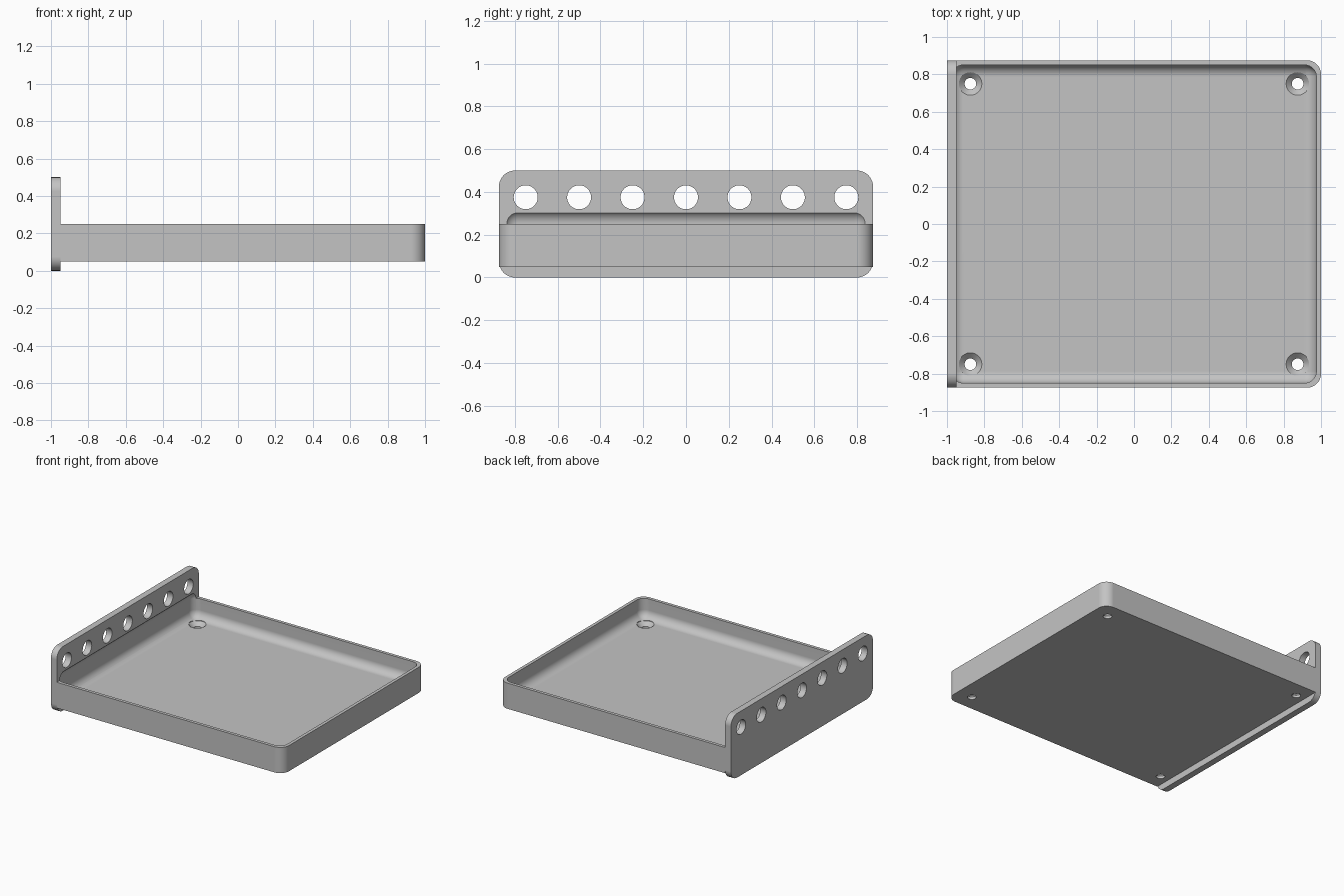
import bpy, bmesh
from math import cos, sin, pi
from mathutils import Matrix, Vector

cube = bpy.data.objects.get("Cube")
if cube:
    bpy.data.objects.remove(cube)

grey = bpy.data.materials.new("light grey")
grey.use_nodes = True
grey.diffuse_color = (0.55, 0.55, 0.55, 1)
grey.node_tree.nodes["Principled BSDF"].inputs["Base Color"].default_value = (0.55, 0.55, 0.55, 1)

HALF = 0.875      # half depth of tray and plate
JOINT = -0.95     # where the tray meets the plate


def make(name, bm):
    bmesh.ops.recalc_face_normals(bm, faces=bm.faces)
    mesh = bpy.data.meshes.new(name)
    bm.to_mesh(mesh)
    bm.free()
    mesh.materials.append(grey)
    ob = bpy.data.objects.new(name, mesh)
    bpy.context.collection.objects.link(ob)
    return ob


def outline(a0, a1, b0, b1, radii, steps=12):
    """Rounded rectangle; radii run counter-clockwise from the (a1, b1) corner."""
    points = []
    corners = [(a1, b1, -1, -1), (a0, b1, 1, -1), (a0, b0, 1, 1), (a1, b0, -1, 1)]
    for k, ((a, b, sa, sb), r) in enumerate(zip(corners, radii)):
        for i in range(steps + 1 if r else 1):
            t = (k + i / steps) * pi / 2
            points.append((a + sa * r + r * cos(t) if r else a,
                           b + sb * r + r * sin(t) if r else b))
    return points


def slab(name, points, extrude):
    bm = bmesh.new()
    face = bm.faces.new([bm.verts.new(p) for p in points])
    moved = bmesh.ops.extrude_face_region(bm, geom=[face], use_keep_orig=True)["geom"]
    bmesh.ops.translate(bm, vec=extrude, verts=[v for v in moved if isinstance(v, bmesh.types.BMVert)])
    return make(name, bm)


def activate(ob):
    bpy.ops.object.select_all(action="DESELECT")
    ob.select_set(True)
    bpy.context.view_layer.objects.active = ob


def cut(ob, cutter):
    mod = ob.modifiers.new("cut", "BOOLEAN")
    mod.operation = "DIFFERENCE"
    mod.solver = "EXACT"
    mod.object = cutter
    activate(ob)
    bpy.ops.object.modifier_apply(modifier=mod.name)


# Tray body, rounded only on the end away from the plate
tray = slab("tray", [(x, y, 0.05) for x, y in
                     outline(JOINT, 1, -HALF, HALF, (0.075, 0, 0, 0.075))], (0, 0, 0.2))

# Upright end plate with four rounded corners
plate = slab("end_plate", [(-1, y, z) for y, z in
                           outline(-HALF, HALF, 0, 0.5, (0.075,) * 4)], (0.05, 0, 0))

# Rounded cavity that hollows the tray and bites into the plate
low, high = Vector((-0.975, -0.85, 0.1)), Vector((0.975, 0.85, 0.315))
bm = bmesh.new()
bmesh.ops.create_cube(bm, size=1, matrix=Matrix.Translation((low + high) / 2)
                      @ Matrix.Diagonal((*(high - low), 1)))
bmesh.ops.bevel(bm, geom=bm.edges[:], offset=0.0625, segments=10, profile=0.5, affect="EDGES")
cavity = make("cavity_cutter", bm)

# Countersunk screw holes in the tray floor
bm = bmesh.new()
profile = [(0, 0), (0.031, 0), (0.031, 0.07), (0.0615, 0.1), (0.0615, 0.2), (0, 0.2)]
for x in (-0.875, 0.875):
    for y in (-0.75, 0.75):
        verts = [bm.verts.new((x + r, y, z)) for r, z in profile]
        edges = [bm.edges.new(pair) for pair in zip(verts, verts[1:])]
        bmesh.ops.spin(bm, geom=verts + edges, cent=(x, y, 0), axis=(0, 0, 1),
                       angle=2 * pi, steps=40)
bmesh.ops.remove_doubles(bm, verts=bm.verts, dist=0.0001)
screws = make("screw_cutter", bm)

# Row of round holes through the plate
bm = bmesh.new()
for i in range(-3, 4):
    bmesh.ops.create_cone(bm, cap_ends=True, segments=48, radius1=0.056, radius2=0.056, depth=0.2,
                          matrix=Matrix.Translation((-0.975, i * 0.25, 0.375))
                          @ Matrix.Rotation(pi / 2, 4, "Y"))
row = make("row_cutter", bm)

for ob, cutters in ((tray, (cavity, screws)), (plate, (cavity, row))):
    for cutter in cutters:
        cut(ob, cutter)
for cutter in (cavity, screws, row):
    bpy.data.objects.remove(cutter)

# Smooth fillets, crisp edges, even flats
for ob in (tray, plate):
    activate(ob)
    bpy.ops.object.shade_smooth_by_angle(angle=pi / 6)
    normals = ob.modifiers.new("even_normals", "WEIGHTED_NORMAL")
    normals.keep_sharp = True
